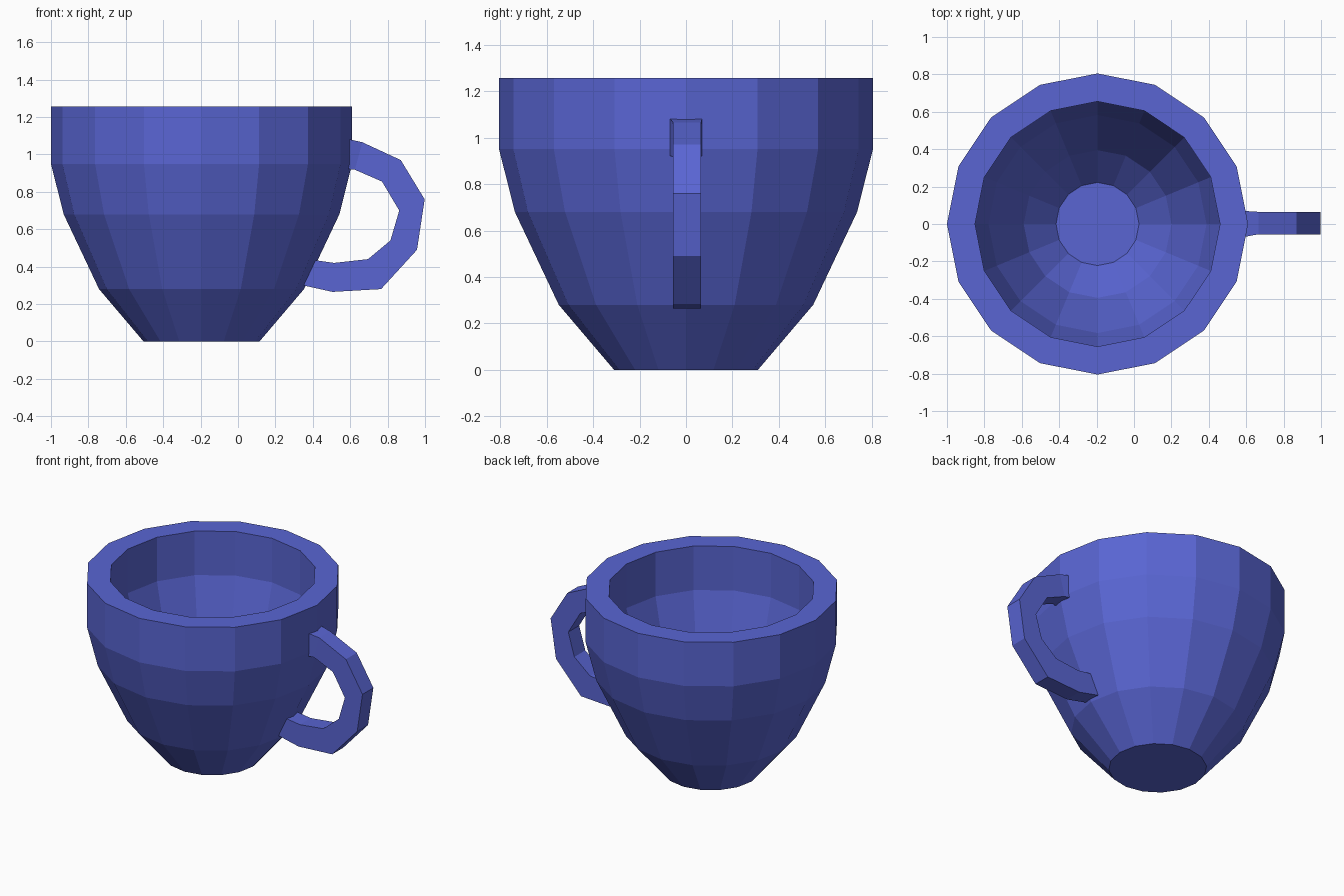
import bpy, bmesh
from math import cos, sin, tau

if "Cube" in bpy.data.objects:
    bpy.data.objects.remove(bpy.data.objects["Cube"])

SIDES = 16
CENTRE_X = -0.195

blue = bpy.data.materials.new("blue_glaze")
blue.diffuse_color = (0.10, 0.13, 0.65, 1)
blue.use_nodes = True
blue.node_tree.nodes["Principled BSDF"].inputs["Base Color"].default_value = blue.diffuse_color


def finish(name, bm):
    bmesh.ops.recalc_face_normals(bm, faces=bm.faces)
    mesh = bpy.data.meshes.new(name)
    bm.to_mesh(mesh)
    bm.free()
    mesh.materials.append(blue)
    obj = bpy.data.objects.new(name, mesh)
    bpy.context.collection.objects.link(obj)
    return obj


def bridge(bm, rings):
    """Join successive closed vertex rings with quads and cap both ends."""
    for a, b in zip(rings, rings[1:]):
        n = len(a)
        for i in range(n):
            j = (i + 1) % n
            bm.faces.new((a[i], a[j], b[j], b[i]))
    bm.faces.new(rings[0][::-1])
    bm.faces.new(rings[-1])


# Cup: (radius, z) up the outside, over the rim and down to the inner floor
profile = [(0.31, 0), (0.548, 0.28), (0.737, 0.68), (0.805, 0.95), (0.805, 1.257),
           (0.655, 1.257), (0.655, 0.95), (0.583, 0.69), (0.395, 0.31), (0.222, 0.12)]
bm = bmesh.new()
bridge(bm, [[bm.verts.new((CENTRE_X + r * cos(tau * i / SIDES), r * sin(tau * i / SIDES), z))
             for i in range(SIDES)] for r, z in profile])
finish("cup_body", bm)

# Handle: outer (x, z), inner (x, z), y range; ends sink into the wall
stations = [((0.585, 1.083), (0.585, 0.922), -0.07, 0.07),
            ((0.665, 1.065), (0.625, 0.918), -0.055, 0.065),
            ((0.87, 0.97), (0.77, 0.855), -0.055, 0.065),
            ((0.998, 0.76), (0.862, 0.70), -0.055, 0.065),
            ((0.957, 0.49), (0.815, 0.54), -0.055, 0.065),
            ((0.765, 0.28), (0.695, 0.44), -0.055, 0.065),
            ((0.505, 0.265), (0.515, 0.42), -0.055, 0.065),
            ((0.325, 0.305), (0.395, 0.437), -0.055, 0.065)]
bm = bmesh.new()
bridge(bm, [[bm.verts.new(p) for p in ((o[0], y0, o[1]), (o[0], y1, o[1]),
                                       (i[0], y1, i[1]), (i[0], y0, i[1]))]
            for o, i, y0, y1 in stations])
finish("handle", bm)
